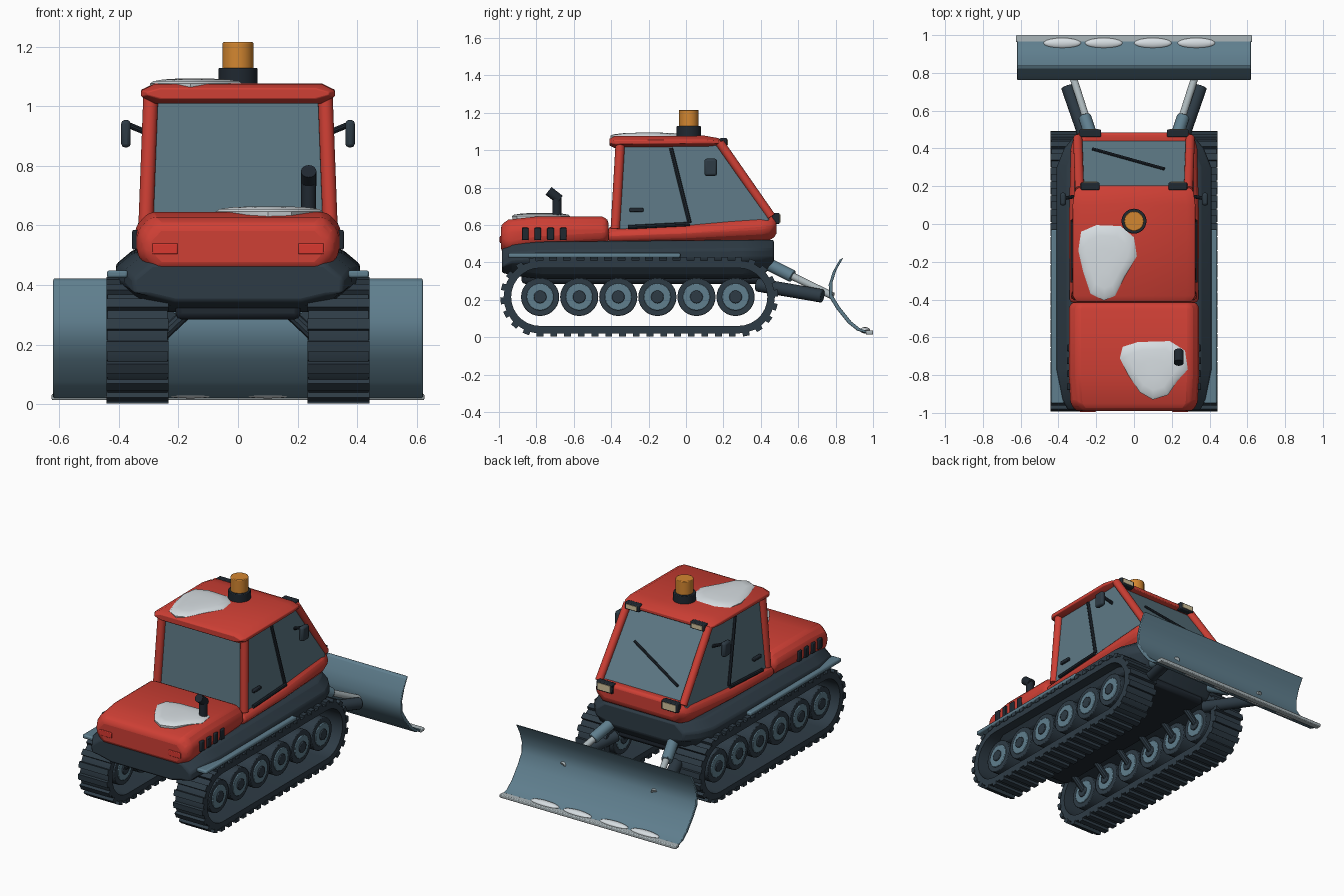
import bpy, bmesh, math
from mathutils import Vector, Matrix

if "Cube" in bpy.data.objects:
    bpy.data.objects.remove(bpy.data.objects["Cube"], do_unlink=True)


def material(name, r, g, b):
    m = bpy.data.materials.new(name)
    m.use_nodes = True
    m.diffuse_color = (r, g, b, 1)
    m.node_tree.nodes["Principled BSDF"].inputs["Base Color"].default_value = (r, g, b, 1)
    return m


RED = material("red paint", 0.62, 0.05, 0.035)
DARK = material("dark slate", 0.027, 0.044, 0.06)
BLACK = material("black trim", 0.014, 0.021, 0.03)
STEEL = material("blue steel", 0.115, 0.21, 0.27)
GLASS = material("window glass", 0.11, 0.19, 0.235)
SILVER = material("bare metal", 0.4, 0.46, 0.48)
SNOW = material("snow white", 0.68, 0.73, 0.76)
AMBER = material("amber lamp", 0.65, 0.24, 0.03)
CREAM = material("cream lens", 0.65, 0.55, 0.34)
LAMP = material("tail lamp red", 0.7, 0.04, 0.03)


def finish(name, bm, mat, bevel=0.0):
    bmesh.ops.recalc_face_normals(bm, faces=bm.faces)
    mesh = bpy.data.meshes.new(name)
    bm.to_mesh(mesh)
    bm.free()
    ob = bpy.data.objects.new(name, mesh)
    bpy.context.collection.objects.link(ob)
    mesh.materials.append(mat)
    if bevel:
        mod = ob.modifiers.new("Bevel", "BEVEL")
        mod.width, mod.segments, mod.limit_method = bevel, 2, "ANGLE"
    bpy.ops.object.select_all(action="DESELECT")
    ob.select_set(True)
    bpy.context.view_layer.objects.active = ob
    bpy.ops.object.shade_smooth_by_angle(angle=math.radians(32))
    return ob


def loft(name, rings, mat, bevel=0.0):
    """Skin a row of closed point rings and cap both ends."""
    bm = bmesh.new()
    rows = [[bm.verts.new(p) for p in ring] for ring in rings]
    n = len(rows[0])
    for a, b in zip(rows, rows[1:]):
        for i in range(n):
            j = (i + 1) % n
            bm.faces.new((a[i], a[j], b[j], b[i]))
    bm.faces.new(rows[0])
    bm.faces.new(rows[-1])
    return finish(name, bm, mat, bevel)


def shell_ring(y, w, z0, z1):
    """Chamfered body section, symmetric in x."""
    c = min(0.05, (z1 - z0) * 0.35)
    half = [(w - 0.045, z0), (w, z0 + c), (w, z1 - c), (w - 0.045, z1)]
    return [(x, y, z) for x, z in half] + [(-x, y, z) for x, z in reversed(half)]


def hull_ring(y, w, z0, z1):
    half = [(w * 0.6, z0), (w * 0.84, z0 + 0.02), (w, z1 - 0.1), (w, z1 - 0.05), (w - 0.06, z1)]
    return [(x, y, z) for x, z in half] + [(-x, y, z) for x, z in reversed(half)]


def box(name, center, size, mat, bevel=0.0, rot=0.0):
    bm = bmesh.new()
    m = Matrix.Translation(center) @ Matrix.Rotation(rot, 4, "X") @ Matrix.Diagonal((*size, 1))
    bmesh.ops.create_cube(bm, size=1, matrix=m)
    return finish(name, bm, mat, bevel)


def rod(name, p, q, r, mat, sides=20, bevel=0.0):
    p, q = Vector(p), Vector(q)
    d = q - p
    bm = bmesh.new()
    m = Matrix.Translation((p + q) / 2) @ d.to_track_quat("Z", "Y").to_matrix().to_4x4()
    bmesh.ops.create_cone(bm, cap_ends=True, segments=sides, radius1=r, radius2=r,
                          depth=d.length, matrix=m)
    return finish(name, bm, mat, bevel)


def snow_patch(name, outline, z):
    cx = sum(p[0] for p in outline) / len(outline)
    cy = sum(p[1] for p in outline) / len(outline)
    rings = [[(cx + (x - cx) * s, cy + (y - cy) * s, z + h) for x, y in outline]
             for s, h in ((0.97, -0.03), (1, 0), (0.93, 0.008), (0.7, 0.014), (0.35, 0.017))]
    loft(name, rings, SNOW)


# Chassis and red bodywork
loft("hull", [hull_ring(*a) for a in (
    (-0.985, 0.35, 0.345, 0.47), (-0.93, 0.38, 0.33, 0.5), (-0.77, 0.41, 0.31, 0.51),
    (0.3, 0.41, 0.31, 0.52), (0.4, 0.37, 0.32, 0.52), (0.47, 0.31, 0.39, 0.52))], DARK, 0.01)
box("belly", (0, -0.24, 0.33), (0.42, 1.28, 0.09), BLACK, 0.02)
loft("rear_hood", [shell_ring(*a) for a in (
    (-0.99, 0.31, 0.46, 0.6), (-0.95, 0.337, 0.445, 0.628), (-0.8, 0.345, 0.47, 0.645),
    (-0.45, 0.345, 0.49, 0.645), (-0.415, 0.335, 0.5, 0.63))], RED, 0.018)
loft("cab_base", [shell_ring(*a) for a in (
    (-0.415, 0.34, 0.49, 0.59), (0, 0.345, 0.5, 0.61), (0.4, 0.335, 0.51, 0.655),
    (0.455, 0.32, 0.52, 0.66), (0.485, 0.29, 0.55, 0.655))], RED, 0.015)

# Cab glass, roof and pillars
profile = [(-0.375, 0.57), (-0.345, 1.03), (0.17, 1.03), (0.445, 0.65), (0.445, 0.58)]
loft("cab_glass", [[(s * (0.315 - (z - 0.6) * 0.06), y, z) for y, z in profile]
                   for s in (-1, 1)], GLASS, 0.012)
loft("roof", [shell_ring(*a) for a in (
    (-0.41, 0.305, 1.025, 1.06), (-0.38, 0.325, 1.01, 1.075), (0.1, 0.325, 1.015, 1.077),
    (0.17, 0.315, 1.02, 1.065), (0.205, 0.29, 1.03, 1.05))], RED, 0.012)

for s, side in ((1, "left"), (-1, "right")):
    rod(f"{side}_rear_pillar", (s * 0.31, -0.378, 0.58), (s * 0.293, -0.352, 1.03), 0.025, RED)
    rod(f"{side}_front_pillar", (s * 0.298, 0.455, 0.645), (s * 0.288, 0.18, 1.04), 0.024, RED)

    # Door seam, handle and mirror
    rod(f"{side}_door_post", (s * 0.292, -0.08, 1.01), (s * 0.318, 0.02, 0.61), 0.011, BLACK, 8)
    rod(f"{side}_door_sill", (s * 0.325, 0.02, 0.605), (s * 0.325, -0.31, 0.588), 0.011, BLACK, 8)
    box(f"{side}_door_handle", (s * 0.317, -0.265, 0.68), (0.02, 0.075, 0.02), BLACK, 0.005)
    rod(f"{side}_mirror_arm", (s * 0.29, 0.15, 0.905), (s * 0.375, 0.135, 0.94), 0.01, BLACK, 10)
    box(f"{side}_mirror", (s * 0.376, 0.132, 0.908), (0.032, 0.068, 0.092), DARK, 0.012)

    # Lamps
    for part, y, z, w, h in (("head", 0.48, 0.635, 0.115, 0.06), ("roof", 0.2, 1.042, 0.1, 0.045)):
        box(f"{side}_{part}_lamp_housing", (s * 0.232, y, z), (w, 0.04, h), BLACK, 0.006)
        box(f"{side}_{part}_lamp_lens", (s * 0.232, y + 0.02, z),
            (w - 0.025, 0.008, h - 0.018), CREAM)
    box(f"{side}_tail_lamp", (s * 0.245, -0.988, 0.522), (0.085, 0.016, 0.036), LAMP, 0.004)

    # Hood vents and side step
    for i in range(4):
        box(f"{side}_vent_{i + 1}", (s * 0.345, -0.86 + i * 0.068, 0.552),
            (0.02, 0.036, 0.066), BLACK, 0.005)
    box(f"{side}_step", (s * 0.405, -0.49, 0.437), (0.07, 0.92, 0.025), STEEL, 0.008)

    # Track belt: stadium outline with an open centre
    def stadium(r, x, n=14):
        ring = []
        for cy, start in ((0.28, -0.5), (-0.78, 0.5)):
            for k in range(n + 1):
                a = math.pi * (start + k / n)
                ring.append((x, cy + r * math.cos(a), 0.215 + r * math.sin(a)))
        return ring

    x0, x1 = s * 0.237, s * 0.438
    bm = bmesh.new()
    rows = [[bm.verts.new(p) for p in stadium(r, x)]
            for r, x in ((0.195, x0), (0.195, x1), (0.155, x1), (0.155, x0))]
    for a, b in zip(rows, rows[1:] + rows[:1]):
        for i in range(len(a)):
            j = (i + 1) % len(a)
            bm.faces.new((a[i], a[j], b[j], b[i]))
    finish(f"{side}_track_belt", bm, DARK)

    # Grouser bars spaced evenly around the belt
    bm = bmesh.new()
    run, arc, count = 1.06, math.pi * 0.2, 46
    for k in range(count):
        d = k * 2 * (run + arc) / count
        back = d >= run + arc
        d -= (run + arc) * back
        t = 0 if d < run else (d - run) / 0.2
        cy = (-0.78 + min(d, run)) if not back else (0.28 - min(d, run))
        ang = t - math.pi / 2 + math.pi * back
        m = (Matrix.Translation((s * 0.3375, cy, 0.215)) @ Matrix.Rotation(ang, 4, "X")
             @ Matrix.Translation((0, 0.2, 0)) @ Matrix.Diagonal((0.207, 0.025, 0.036, 1)))
        bmesh.ops.create_cube(bm, size=1, matrix=m)
    finish(f"{side}_track_bars", bm, DARK)

    # Road wheels
    for i in range(6):
        y = -0.78 + i * 0.209
        for part, r, a, b, mat in (("tyre", 0.102, 0.26, 0.41, DARK),
                                   ("hub", 0.072, 0.254, 0.416, STEEL),
                                   ("cap", 0.034, 0.246, 0.424, DARK)):
            rod(f"{side}_wheel_{part}_{i + 1}", (s * a, y, 0.215), (s * b, y, 0.215),
                r, mat, 28, 0.004)
        rod(f"{side}_axle_{i + 1}", (s * 0.18, y, 0.3), (s * 0.27, y, 0.215), 0.02, DARK, 10)

    # Blade arm and hydraulic ram
    rod(f"{side}_push_arm", (s * 0.23, 0.38, 0.28), (s * 0.352, 0.73, 0.22), 0.036, DARK, 16, 0.006)
    rod(f"{side}_ram_sleeve", (s * 0.215, 0.43, 0.395), (s * 0.262, 0.57, 0.325), 0.034, STEEL, 16, 0.005)
    rod(f"{side}_ram_rod", (s * 0.25, 0.55, 0.335), (s * 0.325, 0.785, 0.22), 0.02, SILVER, 14)

# Curved plough blade
curve = [(0.822, 0.415), (0.785, 0.35), (0.763, 0.28), (0.765, 0.215), (0.805, 0.15),
         (0.865, 0.075), (0.915, 0.035), (0.975, 0.018)]
section = curve + [(y + 0.019, z + 0.009) for y, z in reversed(curve)]
loft("blade", [[(x, y, z) for y, z in section] for x in (-0.62, 0.62)], STEEL, 0.004)
box("cutting_edge", (0, 0.981, 0.025), (1.25, 0.038, 0.022), SILVER, 0.005)
for i, x in enumerate((-0.38, -0.16, 0.1, 0.33)):
    bm = bmesh.new()
    m = Matrix.Translation((x, 0.957, 0.037)) @ Matrix.Diagonal((0.1, 0.028, 0.017, 1))
    bmesh.ops.create_uvsphere(bm, u_segments=20, v_segments=10, radius=1, matrix=m)
    finish(f"blade_snow_{i + 1}", bm, SNOW)

# Beacon, exhaust and wiper
rod("beacon_base", (0, 0.015, 1.06), (0, 0.015, 1.128), 0.066, BLACK, 28, 0.004)
rod("beacon", (0, 0.015, 1.12), (0, 0.015, 1.215), 0.052, AMBER, 28, 0.004)
rod("exhaust_pipe", (0.237, -0.69, 0.63), (0.237, -0.69, 0.755), 0.025, BLACK, 16)
rod("exhaust_tip", (0.237, -0.675, 0.735), (0.237, -0.735, 0.782), 0.026, BLACK, 16)
rod("wiper", (-0.22, 0.398, 0.725), (0.16, 0.292, 0.872), 0.008, BLACK, 8)

# Snow lying on the roof and hood
snow_patch("roof_snow", [(-0.28, -0.04), (-0.2, -0.005), (-0.07, -0.01), (0.0, -0.07),
                         (0.015, -0.17), (-0.05, -0.28), (-0.1, -0.38), (-0.16, -0.405),
                         (-0.23, -0.37), (-0.27, -0.25), (-0.295, -0.14)], 1.076)
snow_patch("hood_snow", [(-0.06, -0.65), (0.02, -0.625), (0.19, -0.62), (0.27, -0.67),
                         (0.285, -0.77), (0.23, -0.83), (0.18, -0.905), (0.1, -0.93),
                         (0.03, -0.89), (-0.03, -0.8), (-0.075, -0.71)], 0.647)
